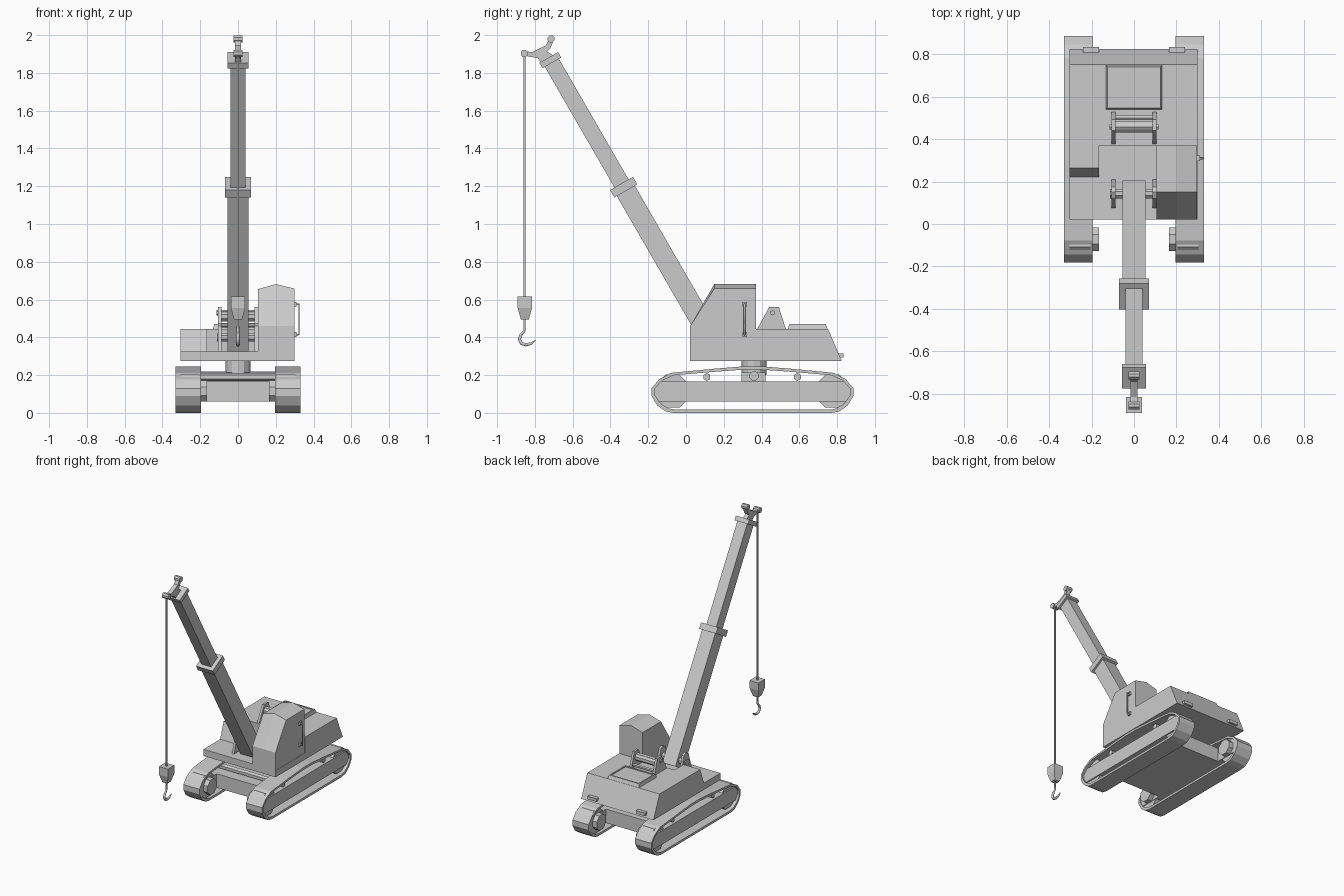
import bpy, bmesh, math
from mathutils import Vector

if "Cube" in bpy.data.objects:
    bpy.data.objects.remove(bpy.data.objects["Cube"])

def mesh_obj(name, bm):
    bmesh.ops.recalc_face_normals(bm, faces=bm.faces)
    me = bpy.data.meshes.new(name)
    bm.to_mesh(me)
    bm.free()
    ob = bpy.data.objects.new(name, me)
    bpy.context.collection.objects.link(ob)
    return ob

def loft(name, sections, closed=False):
    """Skin matching rings of points; cap the ends, or join last to first."""
    bm = bmesh.new()
    rings = [[bm.verts.new(p) for p in s] for s in sections]
    n = len(rings[0])
    pairs = list(zip(rings, rings[1:])) + ([(rings[-1], rings[0])] if closed else [])
    for a, b in pairs:
        for i in range(n):
            bm.faces.new((a[i], a[(i + 1) % n], b[(i + 1) % n], b[i]))
    if not closed:
        bm.faces.new(rings[0])
        bm.faces.new(rings[-1])
    return mesh_obj(name, bm)

def prism(name, prof, x0, x1):
    """Extrude a (y, z) profile along x."""
    return loft(name, [[(x, y, z) for y, z in prof] for x in (x0, x1)])

def box(name, x, y, z):
    return prism(name, [(y[0], z[0]), (y[1], z[0]), (y[1], z[1]), (y[0], z[1])], *x)

def rod(name, x0, x1, y, z, r, n=8):
    """Cylinder lying along x."""
    ang = [2 * math.pi * (i + .5) / n for i in range(n)]
    return prism(name, [(y + r * math.cos(a), z + r * math.sin(a)) for a in ang], x0, x1)

def rect(hx, y0, y1, z):
    return [(-hx, y0, z), (hx, y0, z), (hx, y1, z), (-hx, y1, z)]

def tube(name, pts, r, radii=None, res=1):
    cu = bpy.data.curves.new(name, 'CURVE')
    cu.dimensions = '3D'
    cu.bevel_depth = r
    cu.bevel_resolution = res
    cu.use_fill_caps = True
    sp = cu.splines.new('POLY')
    sp.points.add(len(pts) - 1)
    for i, p in enumerate(pts):
        sp.points[i].co = (*p, 1)
        sp.points[i].radius = radii[i] if radii else 1
    ob = bpy.data.objects.new(name, cu)
    bpy.context.collection.objects.link(ob)
    bpy.ops.object.select_all(action='DESELECT')
    bpy.context.view_layer.objects.active = ob
    ob.select_set(True)
    bpy.ops.object.convert(target='MESH')
    return ob

def mirror(ob):
    ob.modifiers.new("mirror", 'MIRROR')

# crawler tracks: hollow belts around a centre at y = CY
CY = .352
half = [(.05, .246), (.2, .234), (.43, .212), (.495, .178), (.534, .13),
        (.534, .09), (.505, .04), (.46, .008), (.42, 0)]
loop = half + [(-u, z) for u, z in reversed(half)]
def belt(x, su, sz):
    return [(x, CY + u * su, .122 + (z - .122) * sz) for u, z in loop]
mirror(loft("track_belt", [belt(.195, 1, 1), belt(.33, 1, 1),
                           belt(.33, .968, .86), belt(.195, .968, .86)], closed=True))

# track frames, end wheels and their hubs
frame = [(-.15, .06), (.855, .06), (.872, .085), (.872, .14), (.855, .165),
         (-.15, .165), (-.167, .14), (-.167, .085)]
mirror(prism("track_frame", frame, .2, .315))
for tag, y in (("front", -.072), ("rear", .776)):
    mirror(rod(tag + "_wheel", .205, .305, y, .115, .095))
    mirror(rod(tag + "_wheel_hub", .165, .21, y, .115, .06))

# undercarriage between the tracks
box("chassis", (-.2, .2), (.03, .67), (.06, .165))
box("cross_beam", (-.2, .2), (.295, .42), (.15, .215))
rod("cross_beam_pin", -.225, .225, .36, .195, .026)
for i, y in enumerate((.11, .59)):
    rod(f"carrier_roller_{i}", -.305, .305, y, .19, .021, 6)
ang = [2 * math.pi * i / 12 for i in range(12)]
loft("turntable", [[(.065 * math.cos(a), .36 + .065 * math.sin(a), z) for a in ang]
                   for z in (.2, .28)])

# upper body: deck, engine housing, left housing
box("deck", (-.305, .3), (.022, .4), (.275, .325))
prism("engine_housing", [(.37, .275), (.825, .275), (.752, .445), (.37, .445)], -.305, .3)
prism("left_housing", [(.22, .32), (.375, .32), (.375, .445), (.265, .445)], -.305, -.165)

# cab with a ridged roof
loft("cab", [[(x, .022, .275), (x, .022, .46), (x, .15, t), (x, .37, t), (x, .37, .275)]
             for x, t in ((.105, .655), (.2, .682), (.298, .658))])
tube("cab_handle", [(.29, .31, .575), (.323, .31, .575), (.323, .31, .415),
                    (.29, .31, .415)], .006)
for z in (.415, .575):
    box("cab_handle_foot", (.29, .31), (.298, .322), (z - .012, z + .012))

# rear hatch with a recessed panel, tail lights
loft("rear_hatch", [rect(.133, .537, .752, .44), rect(.126, .548, .74, .47),
                    rect(.116, .558, .73, .47), rect(.116, .558, .73, .464)])
mirror(box("tail_light", (.165, .24), (.805, .835), (.292, .315)))

# winch behind the boom
mirror(prism("winch_plate", [(.375, .44), (.53, .44), (.492, .56), (.44, .56)], .088, .105))
rod("winch_drum", -.09, .09, .457, .51, .028)
rod("winch_axle", -.115, .115, .457, .53, .014, 6)
rod("winch_lower_bar", -.09, .09, .5, .465, .012, 6)

# boom foot bracket
mirror(prism("boom_bracket", [(.075, .32), (.21, .32), (.175, .46), (.15, .475),
                              (.12, .46)], .088, .105))
rod("boom_pivot", -.112, .112, .143, .4, .025)

# telescopic boom, leaning 30 degrees forward
def boom_part(name, hx, hn, t0, t1):
    ob = loft(name, [rect(hx, -hn, hn, t) for t in (t0, t1)])
    ob.location = (0, .0625, .515)
    ob.rotation_euler = (math.radians(30), 0, 0)
boom_part("boom_lower", .055, .055, -.19, .78)
boom_part("boom_collar", .07, .07, .762, .808)
boom_part("boom_upper", .041, .043, .78, 1.565)
boom_part("boom_top_collar", .056, .057, 1.545, 1.578)

# boom head with two guide rollers
prism("boom_head", [(-.86, 1.915), (-.815, 1.91), (-.742, 1.945), (-.722, 1.985),
                    (-.7, 1.975), (-.718, 1.93), (-.735, 1.912), (-.69, 1.885),
                    (-.76, 1.845), (-.785, 1.878), (-.85, 1.89)], -.016, .016)
rod("cable_roller", -.025, .025, -.856, 1.903, .02)
rod("upper_roller", -.025, .025, -.714, 1.98, .02)

# cable, hook block and hook
tube("cable", [(0, -.855, 1.9), (0, -.855, .6)], .006)
def block(h, z):
    return rect(h, -.853 - h, -.853 + h, z)
loft("hook_block", [block(.038, .615), block(.038, .555), block(.021, .495)])
hook = [(0, -.855, .5), (0, -.855, .435), (0, -.875, .412), (0, -.882, .388),
        (0, -.87, .367), (0, -.847, .361), (0, -.822, .366), (0, -.797, .384)]
tube("hook", hook, .01, [.6, .7, .9, 1, 1, 1, .8, .25])
